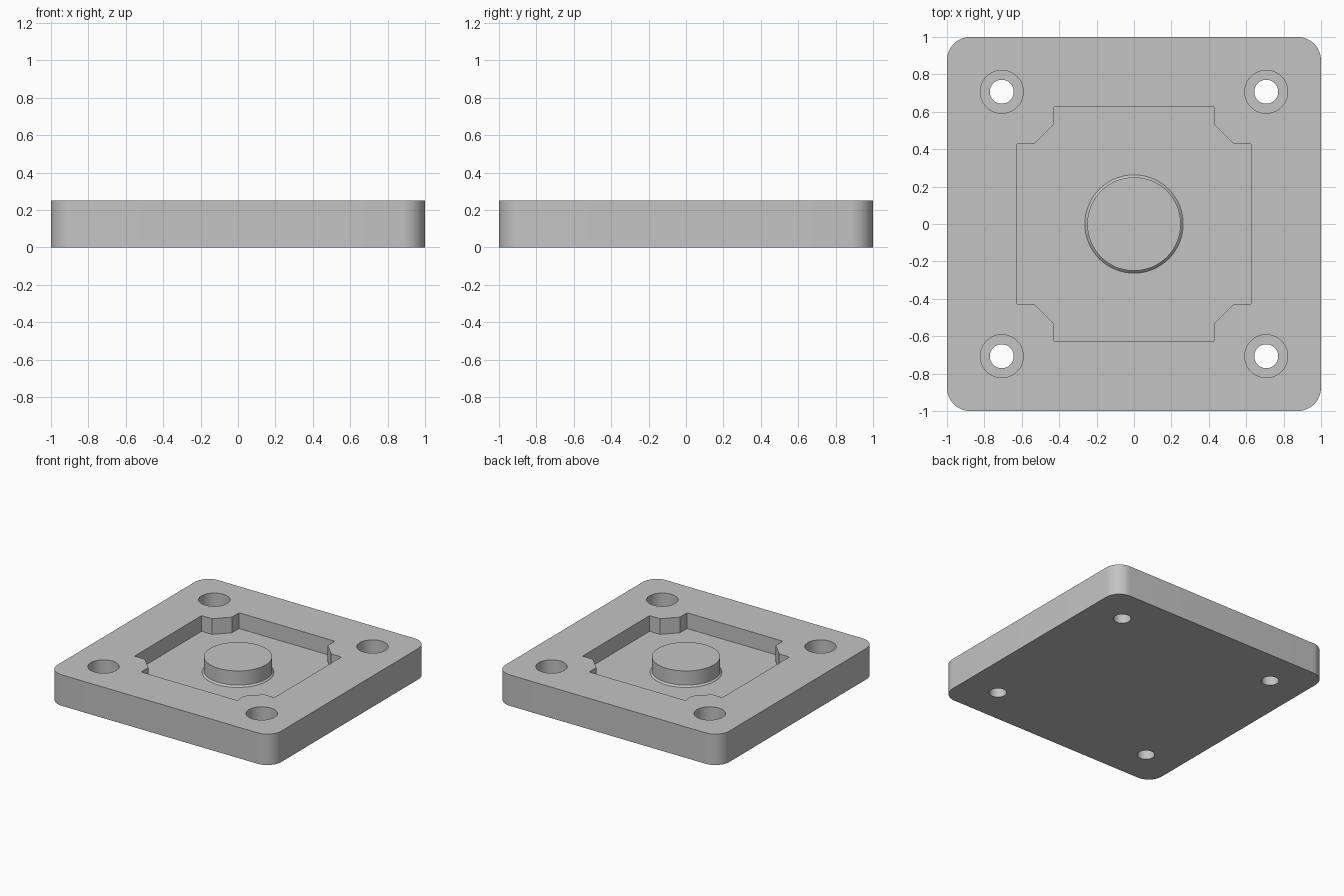
import bpy
import bmesh
from math import cos, sin, pi

cube = bpy.data.objects.get("Cube")
if cube:
    bpy.data.objects.remove(cube, do_unlink=True)

HEIGHT, FLOOR = 0.25, 0.123     # plate top and pocket floor
HOLE = 0.707                    # screw hole offset from the centre

grey = bpy.data.materials.new("plain_grey")
grey.use_nodes = True
colour = (0.55, 0.55, 0.55, 1)
grey.diffuse_color = colour
grey.node_tree.nodes["Principled BSDF"].inputs["Base Color"].default_value = colour


def circle(r, n=64, cx=0, cy=0):
    return [(cx + r * cos(2 * pi * i / n), cy + r * sin(2 * pi * i / n)) for i in range(n)]


def turn(points):
    """Repeat a quarter outline four times about the centre."""
    out = []
    for _ in range(4):
        out += points
        points = [(-y, x) for x, y in points]
    return out


def loft(name, sections):
    """Closed solid through outlines given as (outline, z)."""
    bm = bmesh.new()
    rings = [[bm.verts.new((x, y, z)) for x, y in pts] for pts, z in sections]
    n = len(rings[0])
    for a, b in zip(rings, rings[1:]):
        for i in range(n):
            j = (i + 1) % n
            bm.faces.new((a[i], a[j], b[j], b[i]))
    bm.faces.new(rings[0][::-1])
    bm.faces.new(rings[-1])
    mesh = bpy.data.meshes.new(name)
    bm.to_mesh(mesh)
    bm.free()
    mesh.materials.append(grey)
    obj = bpy.data.objects.new(name, mesh)
    bpy.context.collection.objects.link(obj)
    return obj


def activate(obj):
    bpy.ops.object.select_all(action='DESELECT')
    obj.select_set(True)
    bpy.context.view_layer.objects.active = obj


def cut(target, cutter):
    cutter.hide_render = True
    mod = target.modifiers.new("cut", 'BOOLEAN')
    mod.operation = 'DIFFERENCE'
    mod.solver = 'EXACT'
    mod.object = cutter
    activate(target)
    bpy.ops.object.modifier_apply(modifier=mod.name)
    bpy.data.objects.remove(cutter, do_unlink=True)


# Plate with rounded corners
R = 0.125
corner = [(1 - R + R * cos(i * pi / 24), 1 - R + R * sin(i * pi / 24)) for i in range(13)]
outline = turn(corner)
plate = loft("base_plate", [(outline, 0), (outline, HEIGHT)])

# Square pocket with stepped, chamfered corners
pocket = turn([(0.625, 0.428), (0.533, 0.428), (0.428, 0.533), (0.428, 0.625)])
cut(plate, loft("pocket_cutter", [(pocket, FLOOR), (pocket, 0.4)]))

# Counterbored screw holes
for sx in (-1, 1):
    for sy in (-1, 1):
        small = circle(0.064, 48, sx * HOLE, sy * HOLE)
        large = circle(0.115, 48, sx * HOLE, sy * HOLE)
        cut(plate, loft("hole_cutter", [(small, -0.1), (small, FLOOR),
                                        (large, FLOOR), (large, 0.4)]))

# Round boss with a small chamfer at its foot
boss = loft("centre_boss", [(circle(0.263), FLOOR), (circle(0.25), FLOOR + 0.013),
                            (circle(0.25), HEIGHT)])

for obj in (plate, boss):
    activate(obj)
    bpy.ops.object.shade_smooth_by_angle(angle=pi / 6)
